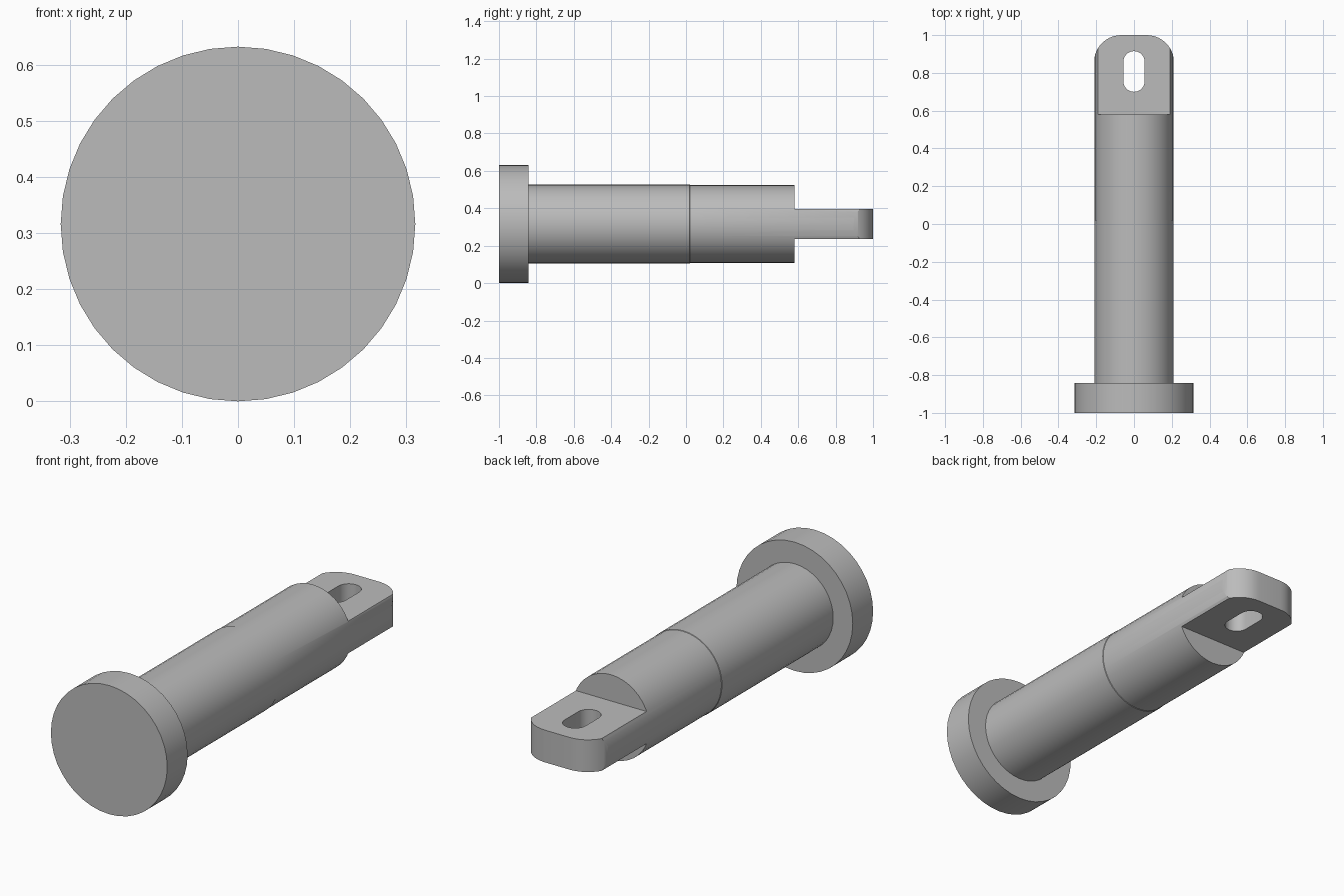
import bpy, bmesh, math

if "Cube" in bpy.data.objects:
    bpy.data.objects.remove(bpy.data.objects["Cube"])

CZ = 0.316      # height of the pin axis
SEG = 40

steel = bpy.data.materials.new("steel_grey")
steel.diffuse_color = (0.5, 0.5, 0.5, 1)
steel.use_nodes = True
steel.node_tree.nodes["Principled BSDF"].inputs["Base Color"].default_value = steel.diffuse_color


def make_object(name, bm):
    bmesh.ops.recalc_face_normals(bm, faces=bm.faces)
    mesh = bpy.data.meshes.new(name)
    bm.to_mesh(mesh)
    bm.free()
    mesh.materials.append(steel)
    ob = bpy.data.objects.new(name, mesh)
    bpy.context.collection.objects.link(ob)
    return ob


def lathe(name, profile):
    """Closed solid turned about the pin axis from (radius, y) stations."""
    bm = bmesh.new()
    rings = []
    for r, y in profile:
        rings.append([bm.verts.new((r * math.sin(2 * math.pi * i / SEG), y,
                                    CZ + r * math.cos(2 * math.pi * i / SEG)))
                      for i in range(SEG)])
    for a, b in zip(rings, rings[1:]):
        for i in range(SEG):
            j = (i + 1) % SEG
            bm.faces.new((a[i], a[j], b[j], b[i]))
    bm.faces.new(rings[0])
    bm.faces.new(rings[-1])
    return make_object(name, bm)


def rounded_prism(name, x, y0, y1, z0, z1, r, steps=10):
    """Upright prism with a rounded rectangle plan."""
    bm = bmesh.new()
    pts = []
    for k, (cx, cy) in enumerate(((x - r, y1 - r), (r - x, y1 - r),
                                  (r - x, y0 + r), (x - r, y0 + r))):
        for s in range(steps + 1):
            a = math.pi / 2 * (k + s / steps)
            pts.append((cx + r * math.cos(a), cy + r * math.sin(a), z0))
    verts = [bm.verts.new(p) for p in pts]
    bmesh.ops.remove_doubles(bm, verts=verts, dist=1e-5)
    face = bm.faces.new([v for v in verts if v.is_valid])
    top = bmesh.ops.extrude_face_region(bm, geom=[face])["geom"]
    bmesh.ops.translate(bm, vec=(0, 0, z1 - z0),
                        verts=[g for g in top if isinstance(g, bmesh.types.BMVert)])
    return make_object(name, bm)


def cut(ob, tool, operation):
    mod = ob.modifiers.new("cut", 'BOOLEAN')
    mod.operation, mod.solver, mod.object = operation, 'EXACT', tool
    bpy.context.view_layer.objects.active = ob
    bpy.ops.object.modifier_apply(modifier=mod.name)
    bpy.data.objects.remove(tool)


# Round head
head = lathe("head", [(0.316, -1), (0.316, -0.842)])

# Shank, slightly relieved along its outer half
shank = lathe("shank", [(0.21, -0.842), (0.21, 0.02), (0.208, 0.022), (0.208, 1.1)])

# Rounded end of the tongue
cut(shank, rounded_prism("end_cutter", 0.212, -1.4, 1.0, -0.2, 0.9, 0.145), 'INTERSECT')

# Flats above and below the tongue
for z0, z1 in ((CZ + 0.079, 0.9), (-0.2, CZ - 0.079)):
    cut(shank, rounded_prism("flat_cutter", 0.5, 0.58, 1.3, z0, z1, 0.02), 'DIFFERENCE')

# Slot through the tongue
cut(shank, rounded_prism("slot_cutter", 0.056, 0.70, 0.915, 0, 0.7, 0.0555), 'DIFFERENCE')

# Smooth round walls with crisp edges
for ob in (head, shank):
    bpy.ops.object.select_all(action='DESELECT')
    ob.select_set(True)
    bpy.context.view_layer.objects.active = ob
    bpy.ops.object.shade_smooth_by_angle(angle=math.radians(30))
